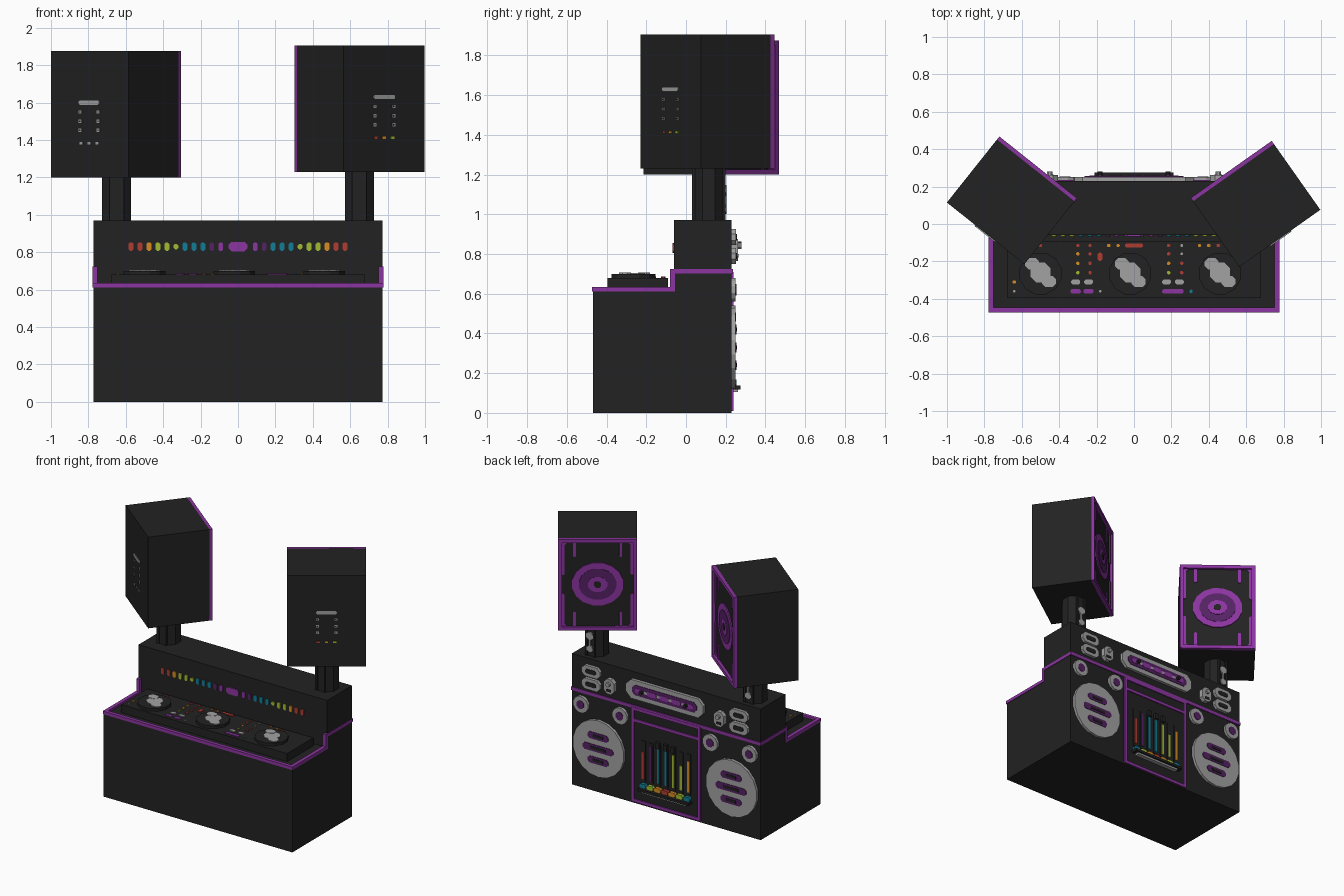
import bpy, bmesh, math
from mathutils import Matrix

if "Cube" in bpy.data.objects:
    bpy.data.objects.remove(bpy.data.objects["Cube"])


def colour(name, r, g, b):
    m = bpy.data.materials.new(name)
    m.diffuse_color = (r, g, b, 1)
    m.use_nodes = True
    m.node_tree.nodes["Principled BSDF"].inputs["Base Color"].default_value = m.diffuse_color
    return m


black = colour("charcoal", .016, .016, .016)
purple = colour("purple", .26, .035, .35)
plum = colour("dark_purple", .09, .016, .125)
grey = colour("light_grey", .36, .36, .36)
red = colour("red", .43, .045, .032)
orange = colour("orange", .68, .26, .015)
lime = colour("lime", .36, .5, .03)
teal = colour("teal", .006, .2, .3)

# (outline u, outline v, extrusion w) -> (x, y, z)
PLANES = {"top": lambda u, v, w: (u, v, w),
          "back": lambda u, v, w: (u, w, v),
          "side": lambda u, v, w: (w, u, v)}


def rect(u, v, w, h):
    return [(u - w/2, v - h/2), (u + w/2, v - h/2), (u + w/2, v + h/2), (u - w/2, v + h/2)]


def disc(u, v, r, n=16, ry=None):
    ry = ry or r
    return [(u + r*math.cos((i + .5)*2*math.pi/n), v + ry*math.sin((i + .5)*2*math.pi/n)) for i in range(n)]


def pill(u, v, w, h):
    c = min(w, h) * .3
    a, b = w/2, h/2
    return [(u + x, v + y) for x, y in ((-a, -b+c), (-a+c, -b), (a-c, -b), (a, -b+c),
                                        (a, b-c), (a-c, b), (-a+c, b), (-a, b-c))]


def part(name, mat, plane, lo, hi, outlines, matrix=None):
    """One object made of extruded outlines."""
    bm = bmesh.new()
    for pts in outlines:
        a = [bm.verts.new(PLANES[plane](u, v, lo)) for u, v in pts]
        b = [bm.verts.new(PLANES[plane](u, v, hi)) for u, v in pts]
        bm.faces.new(a)
        bm.faces.new(b[::-1])
        for i in range(len(a)):
            j = (i + 1) % len(a)
            bm.faces.new((a[i], b[i], b[j], a[j]))
    bmesh.ops.recalc_face_normals(bm, faces=bm.faces)
    me = bpy.data.meshes.new(name)
    bm.to_mesh(me)
    bm.free()
    me.materials.append(mat)
    ob = bpy.data.objects.new(name, me)
    bpy.context.collection.objects.link(ob)
    if matrix:
        ob.matrix_world = matrix
    return ob


def frame(u, v, w, h, t):
    return [rect(u, v + s*(h - t)/2, w, t) for s in (-1, 1)] + \
           [rect(u + s*(w - t)/2, v, t, h - 2*t) for s in (-1, 1)]


def mirrored(fn, xs):
    return [fn(s*x) for x in xs for s in (-1, 1)]


# Stepped cabinet
part("cabinet", black, "side", -.773, .773,
     [[(-.468, 0), (.23, 0), (.23, .97), (-.06, .97), (-.06, .62), (-.468, .62)]])

# Trim following the step, plus front and back strips
step = [(-.473, .612), (-.473, .635), (-.08, .635), (-.08, .725), (.236, .725),
        (.236, .702), (-.055, .702), (-.055, .612)]
part("left_trim", purple, "side", -.777, -.75, [step])
part("right_trim", purple, "side", .75, .777, [step])
part("front_trim", purple, "back", -.473, -.447, [rect(0, .6235, 1.5, .023)])
part("back_trim", purple, "back", .22, .236, [rect(0, .7135, 1.5, .023)])

# Mixing deck and platters
part("deck", black, "top", .61, .68, [rect(0, -.243, 1.36, .306)])
decks = (-.5, -.02, .46)
part("platters", black, "top", .67, .70, [disc(x, -.265, .115, 12) for x in decks])
part("platter_centres", grey, "top", .69, .704, [disc(x, -.26, .058, 8) for x in decks])
part("platter_marks", grey, "top", .69, .706,
     [pill(x + s*.045, -.26 - s*.048, .075, .06) for x in decks for s in (-1, 1)])


def keys(name, mat, spots, w=.018, h=.018):
    part("deck_" + name, mat, "top", .67, .686, [pill(x, y, w, h) for x, y in spots])


keys("red_keys", red, [(-.5, -.115), (-.30, -.115), (-.235, -.115), (-.235, -.16), (-.235, -.21),
                       (-.235, -.26), (.185, -.115), (.185, -.16), (.45, -.115), (.255, -.21), (.255, -.26)])
keys("orange_keys", orange, [(-.30, -.16), (-.30, -.21), (-.135, -.115), (-.085, -.115), (.185, -.21),
                             (.35, -.115), (.40, -.115), (-.64, -.31)])
keys("lime_keys", lime, [(-.30, -.26), (.185, -.26)])
keys("teal_key", teal, [(.305, -.36)])
keys("grey_keys", grey, [(-.64, -.36), (-.18, -.36), (.255, -.115), (.255, -.16)], .014, .014)
keys("red_bar", red, [(0, -.115)], .095, .022)
keys("red_switch", red, [(-.182, -.175)], .026, .045)
keys("grey_pads", grey, [(-.312, -.31), (-.243, -.31), (.174, -.31), (.243, -.31)], .048, .026)
keys("purple_pads", purple, [(-.312, -.36), (-.243, -.36)], .055, .024)
keys("purple_bar", purple, [(.208, -.36)], .115, .024)

# Level lights on the console front, outer colours to inner
lights = [red, red, orange, lime, lime, lime, teal, teal, teal, plum, purple]
for mat, label in ((red, "red"), (orange, "orange"), (lime, "lime"), (teal, "teal"),
                   (plum, "dark_purple"), (purple, "purple")):
    xs = [.572 - .048*i for i, m in enumerate(lights) if m is mat]
    part(label + "_level_lights", mat, "back", -.067, -.058,
         mirrored(lambda x: pill(x, .83, .026, .028 if abs(abs(x) - .332) < .01 else .045), xs))
part("centre_level_light", purple, "back", -.067, -.058, [pill(0, .83, .1, .05)])

# Back console: display panel, ports and sockets
Y = .225
part("display_panel", grey, "back", Y, .252, [pill(0, .85, .635, .14)])
part("display_recess", plum, "back", Y, .256, [pill(0, .85, .53, .075)])
part("display_lines", purple, "back", Y, .259, [pill(-.2 + .1*i, .85, .075, .035) for i in range(5)])
part("display_rail", grey, "back", Y, .2575, [rect(0, .85, .46, .02)])
part("display_knobs", black, "back", Y, .28, mirrored(lambda x: disc(x, .85, .014, 8), [.182]))
part("square_ports", grey, "back", Y, .262, mirrored(lambda x: pill(x, .82, .085, .11), [.45]))
part("port_buttons", grey, "back", Y, .28, mirrored(lambda x: pill(x, .84, .03, .03), [.45]))
part("port_slots", black, "back", Y, .265, mirrored(lambda x: rect(x, .792, .04, .018), [.45]))
for z, label in ((.885, "upper"), (.79, "lower")):
    part(label + "_sockets", grey, "back", Y, .252, mirrored(lambda x: pill(x, z, .15, .08), [.605]))
    part(label + "_socket_holes", black, "back", Y, .256, mirrored(lambda x: pill(x, z, .085, .032), [.605]))

# Built-in woofers and tweeters on the back
part("woofers", grey, "back", Y, .25, mirrored(lambda x: disc(x, .33, .21, 18), [.545]))
slots = ((.09, .17), (0, .25), (-.09, .17))
part("woofer_slots", plum, "back", Y, .254,
     [pill(s*.545, .33 + dz, w, .05) for dz, w in slots for s in (-1, 1)])
part("woofer_slot_cores", black, "back", Y, .257,
     [rect(s*.545, .33 + dz, w*.5, .02) for dz, w in slots for s in (-1, 1)])
part("tweeters", grey, "back", Y, .25, mirrored(lambda x: disc(x, .62, .062, 12), [.37, .69]))
part("tweeter_cones", plum, "back", Y, .254, mirrored(lambda x: disc(x, .62, .032, 8), [.37, .69]))

# Equaliser bay with faders
part("bay_frame", purple, "back", Y, .238, frame(0, .36, .565, .70, .022) + [rect(0, .615, .53, .022)])
fader_x = [.185 - .062*i for i in range(7)]
part("fader_slots", black, "back", Y, .236, [rect(x, .33, .034, .3) for x in fader_x])
part("fader_caps", black, "back", Y, .252, [rect(x, .482, .03, .045) for x in fader_x[2:5]])
levels = (red, plum, teal, teal, lime, lime, orange)
heights = (.2, .26, .27, .27, .24, .18, .23)
for i, (x, m, h) in enumerate(zip(fader_x, levels, heights)):
    part("fader_%d" % (i + 1), m, "back", Y, .241, [rect(x, .2 + h/2, .018, h)])
part("bay_ledge", black, "back", Y, .275, [rect(0, .128, .42, .018)])
part("bay_lip", grey, "back", Y, .262, [rect(0, .112, .36, .014)])
for i, m in enumerate((teal, lime, orange, red, orange, lime, teal)):
    part("ledge_light_%d" % (i + 1), m, "back", Y, .255, [pill(.18 - .06*i, .152, .056, .034)])

# Angled speakers on poles
for side, cx, cy, deg, z0 in (("left", -.653, .126, -38.5, 1.2), ("right", .65, .107, 35.2, 1.23)):
    M = Matrix.Translation((cx, cy, z0)) @ Matrix.Rotation(math.radians(deg), 4, "Z")

    def piece(name, mat, lo, hi, outlines):
        part(side + "_speaker_" + name, mat, "back", lo, hi, outlines, M)

    H = .675
    C = H/2
    piece("box", black, -.225, .205, [rect(0, C, .53, H)])
    piece("rim", purple, .2, .226, frame(0, C, .53, H, .026))
    piece("brackets", purple, .2, .212,
          [pill(a*.155, C + b*.262, .02, .12) for a in (-1, 1) for b in (-1, 1)] +
          [pill(a*.232, C + b*.19, .022, .24) for a in (-1, 1) for b in (-1, 1)])
    piece("corner_pads", purple, .2, .211,
          [[(a*.24, C + b*.312), (a*.2, C + b*.312), (a*.24, C + b*.272)] for a in (-1, 1) for b in (-1, 1)])
    piece("outer_ring", purple, .2, .212, [disc(0, C, .175, 16, .16)])
    piece("cone", plum, .2, .215, [disc(0, C, .128, 16, .115)])
    piece("inner_ring", purple, .2, .218, [disc(0, C, .068, 12, .058)])
    piece("centre_cap", black, .2, .221, [disc(0, C, .026, 8)])
    # Controls on the face opposite the cone
    piece("grille_bar", grey, -.231, -.22, [pill(0, .4, .14, .024)])
    piece("grille_dots", grey, -.23, -.22,
          [rect(a*.062, z, .02, .017) for a in (-1, 1) for z in (.35, .3, .252)])
    piece("grille_dot_holes", black, -.232, -.22,
          [rect(a*.062, z, .008, .007) for a in (-1, 1) for z in (.35, .3, .252)])
    for i, m in enumerate((red, orange, lime) if side == "right" else (grey,)*3):
        piece("lamp_%d" % (i + 1), m, -.23, -.22, [rect(-.055 + .055*i, .182, .022, .013)])

    # Pole with rear fittings
    px = math.copysign(.649, cx)
    part(side + "_pole", black, "top", .96, z0 + .01, [disc(px, .115, .084, 8)])
    part(side + "_pole_ribs", black, "top", .96, z0 + .01,
         [rect(px + a*.03, .115, .018, .17) for a in (-1, 1)])
    part(side + "_pole_fittings", grey, "back", .18, .203,
         [disc(px, 1.12, .03, 8), rect(px, 1.06, .012, .1), disc(px, 1.025, .026, 8)])
